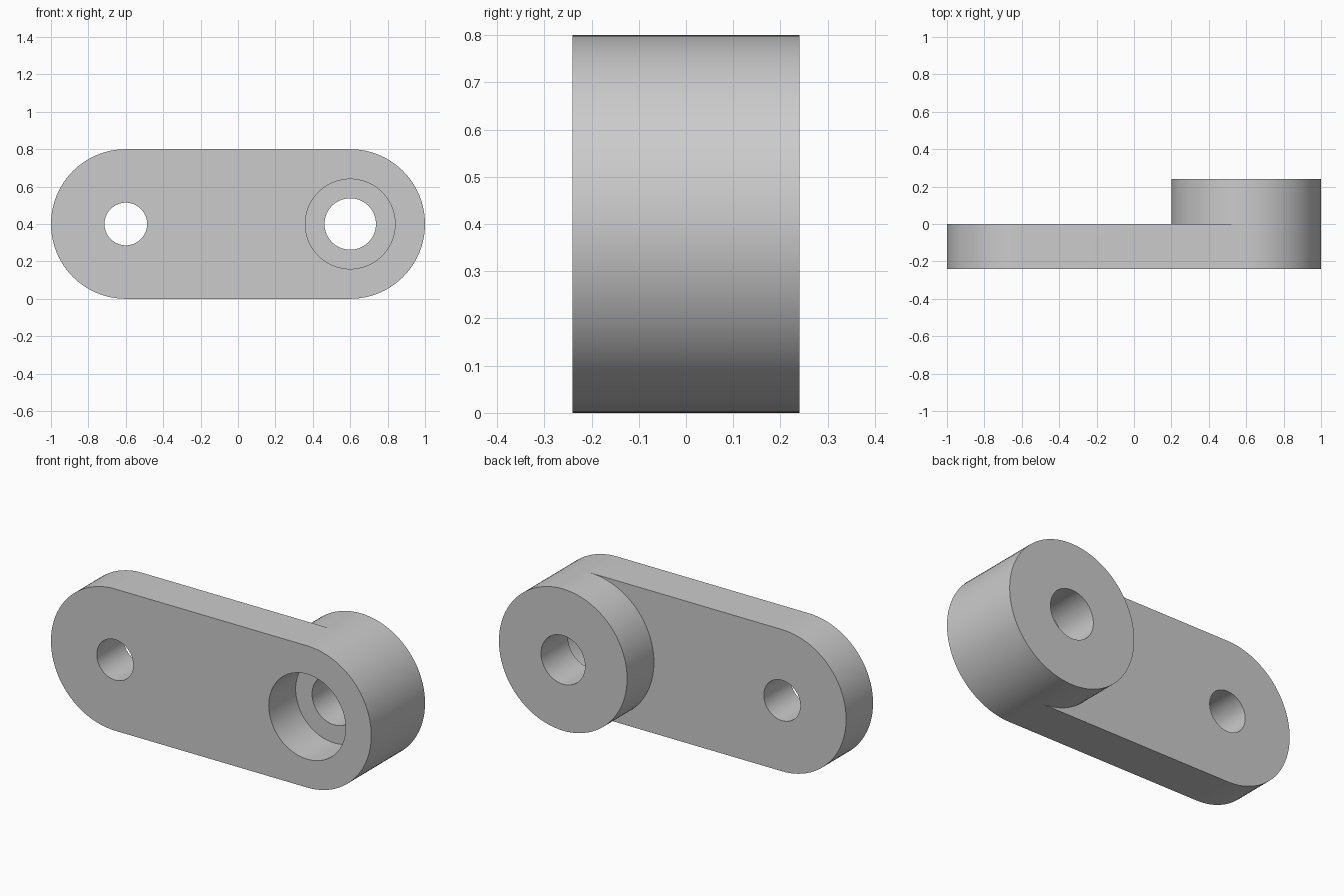
import bpy, bmesh
from math import sin, cos, pi

cube = bpy.data.objects.get("Cube")
if cube:
    bpy.data.objects.remove(cube, do_unlink=True)

SEG = 96                 # sides of a full circle
MID_Z = 0.4              # height of both pivot axes
PIVOT = 0.6              # distance of each pivot from the centre
FRONT, MID, BACK = -0.24, 0.0, 0.24

grey = bpy.data.materials.new("plain grey")
grey.use_nodes = True
grey.diffuse_color = (0.6, 0.6, 0.6, 1)
grey.node_tree.nodes["Principled BSDF"].inputs["Base Color"].default_value = (0.6, 0.6, 0.6, 1)


def arc(x, r, start, steps):
    """Points in (x, z) on an arc, counted in steps of the full circle."""
    return [(x + r * cos(2 * pi * i / SEG), MID_Z + r * sin(2 * pi * i / SEG))
            for i in range(start, start + steps)]


def prism(name, outline, y0, y1):
    """Extrude an (x, z) outline from y0 to y1."""
    bm = bmesh.new()
    face = bm.faces.new([bm.verts.new((x, y0, z)) for x, z in outline])
    ext = bmesh.ops.extrude_face_region(bm, geom=[face], use_keep_orig=True)
    verts = [g for g in ext["geom"] if isinstance(g, bmesh.types.BMVert)]
    bmesh.ops.translate(bm, verts=verts, vec=(0, y1 - y0, 0))
    bmesh.ops.recalc_face_normals(bm, faces=bm.faces)
    mesh = bpy.data.meshes.new(name)
    bm.to_mesh(mesh)
    bm.free()
    mesh.materials.append(grey)
    obj = bpy.data.objects.new(name, mesh)
    bpy.context.collection.objects.link(obj)
    return obj


def combine(target, tool, operation):
    """Apply a boolean and discard the tool."""
    bpy.context.view_layer.objects.active = target
    mod = target.modifiers.new(tool.name, "BOOLEAN")
    mod.operation, mod.solver, mod.object = operation, "EXACT", tool
    bpy.ops.object.modifier_apply(modifier=mod.name)
    bpy.data.objects.remove(tool, do_unlink=True)


# Flat arm with two rounded ends
half = SEG // 2
arm = prism("link_arm",
            arc(PIVOT, 0.4, -half // 2, half + 1) + arc(-PIVOT, 0.4, half // 2, half + 1),
            FRONT, MID)

# Round boss on the back of the left end
combine(arm, prism("boss", arc(PIVOT, 0.4, 0, SEG), MID, BACK), "UNION")

# Small pivot hole, large pivot hole and the counterbore in front of it
for name, x, r, y0, y1 in (("small_hole", -PIVOT, 0.114, -0.5, 0.5),
                           ("large_hole", PIVOT, 0.1375, -0.5, 0.5),
                           ("counterbore", PIVOT, 0.24, -0.5, MID)):
    combine(arm, prism(name, arc(x, r, 0, SEG), y0, y1), "DIFFERENCE")

# Smooth curved walls, crisp rims
bpy.ops.object.select_all(action="DESELECT")
arm.select_set(True)
bpy.context.view_layer.objects.active = arm
bpy.ops.object.shade_smooth_by_angle(angle=pi / 6)
